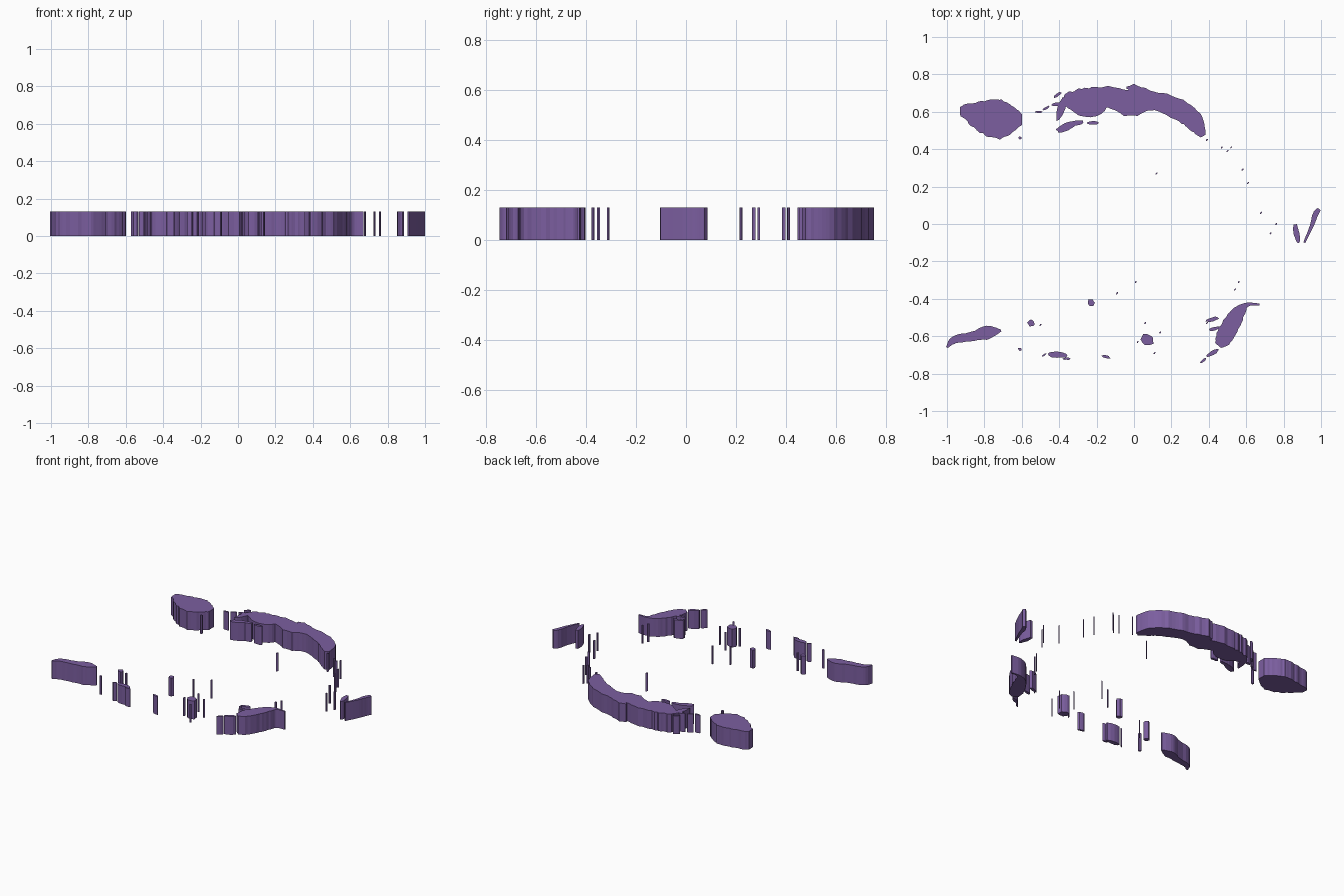
import bpy
import bmesh
import math
import random
from mathutils import Vector

random.seed(4)
HEIGHT = 0.13
UNIT = 0.01  # map coordinates below are in hundredths
STEPS = 5

default_cube = bpy.data.objects.get("Cube")
if default_cube:
    bpy.data.objects.remove(default_cube)

purple = bpy.data.materials.new("island_purple")
purple.use_nodes = True
purple.diffuse_color = (0.2, 0.113, 0.35, 1)
shader = next(node for node in purple.node_tree.nodes if node.type == "BSDF_PRINCIPLED")
shader.inputs["Base Color"].default_value = purple.diffuse_color
shader.inputs["Roughness"].default_value = 0.8


def smooth_path(stations):
    """Catmull-Rom curve through the stations, width included."""
    points = [Vector(station) for station in stations]
    points = [points[0]] + points + [points[-1]]
    path = []
    for before, start, end, after in zip(points, points[1:], points[2:], points[3:]):
        leave = (end - before) / 2
        arrive = (after - start) / 2
        for step in range(STEPS):
            t = step / STEPS
            bend = (end - start) * 3 - leave * 2 - arrive
            twist = (start - end) * 2 + leave + arrive
            path.append(start + leave * t + bend * t ** 2 + twist * t ** 3)
    return path + [points[-1]]


def ridge_coast(stations):
    """Ragged coast on both sides of a curved ridge of varying width."""
    path = smooth_path(stations)
    last = len(path) - 1
    left, right = [], []
    for index, point in enumerate(path):
        tangent = path[min(index + 1, last)] - path[max(index - 1, 0)]
        normal = Vector((-tangent.y, tangent.x)).normalized()
        for side, coast in ((1, left), (-1, right)):
            reach = side * point.z / 2 * random.uniform(0.93, 1.07)
            coast.append((point.xy + normal * reach) * UNIT)
    return left + right[::-1]


def islet_coast(x, y, length, width, angle):
    """Uneven oval, turned by an angle in degrees."""
    sides = 12 if length > 3 else 6
    turn = math.radians(angle)
    along = Vector((math.cos(turn), math.sin(turn)))
    across = Vector((-along.y, along.x))
    coast = []
    for side in range(sides):
        phase = math.tau * side / sides
        reach = random.uniform(0.85, 1.15) / 2
        offset = along * length * math.cos(phase) + across * width * math.sin(phase)
        coast.append((Vector((x, y)) + offset * reach) * UNIT)
    return coast


def build_land(name, coasts):
    """Extrude one or more flat coast outlines into slabs."""
    mesh = bpy.data.meshes.new(name)
    bm = bmesh.new()
    for coast in coasts:
        base = bm.faces.new([bm.verts.new((point.x, point.y, 0)) for point in coast])
        result = bmesh.ops.extrude_face_region(bm, geom=[base], use_keep_orig=True)
        top = [item for item in result["geom"] if isinstance(item, bmesh.types.BMVert)]
        bmesh.ops.translate(bm, verts=top, vec=(0, 0, HEIGHT))
    bmesh.ops.recalc_face_normals(bm, faces=bm.faces)
    bm.to_mesh(mesh)
    bm.free()
    mesh.materials.append(purple)
    land = bpy.data.objects.new(name, mesh)
    bpy.context.collection.objects.link(land)


# Large islands: ridge stations as x, y, width
build_land("northwest_island", [ridge_coast([
    (-93, 60, 5), (-89, 60, 9), (-82, 58, 16), (-73, 56, 21), (-65, 56, 14), (-60, 56, 6)])])
build_land("north_island", [ridge_coast([
    (-36, 70, 3), (-33, 67, 11), (-24, 65, 16), (-14, 68, 11), (-4, 65, 14),
    (1, 66, 17), (10, 66, 10), (20, 63, 11), (29, 58, 11), (34, 52, 8), (37, 47, 3)])])
build_land("southwest_island", [ridge_coast([
    (-100, -66, 1), (-96, -62, 4), (-86, -60, 5), (-78, -58, 7), (-71, -57, 1)])])
build_land("southeast_island", [ridge_coast([
    (45, -65, 4), (48, -61, 9), (53, -52, 9), (57, -46, 6), (61, -43, 2), (67, -43, 1)])])
build_land("east_island", [ridge_coast([
    (91, -10, 1), (95, -1, 2), (97, 5, 3), (99, 8, 2)])])

# Long islets: x, y, length, angle
long_islets = [
    (-39, 62, 13, 70), (-36, 52, 12, 25), (-31, 54, 8, 10), (-41, 69, 5, 35),
    (-41, 64, 6, 10), (-47, 62, 4, 30), (-51, 60, 4, 0), (-22, 54, 6, 0),
    (42, -51, 7, 15), (43, -56, 6, 15), (42, -69, 7, 30), (37, -73, 4, 40),
    (-41, -70, 10, -5), (-36, -72, 4, 0), (-15, -71, 5, -15), (-48, -70, 3, 30),
    (87, -5, 10, 100)]
build_land("long_islets", [
    islet_coast(x, y, length, length * 0.32, angle) for x, y, length, angle in long_islets])

# Round islets: x, y, size
round_islets = [(7, -62, 7), (-23, -42, 4), (-55, -53, 4), (-61, -67, 2), (-61, 46, 2)]
build_land("round_islets", [
    islet_coast(x, y, size, size * 0.85, -30) for x, y, size in round_islets])

# Small rocks: x, y
rocks = [
    (39, 45), (47, 41), (50, 39), (52, 41), (58, 29), (61, 22), (12, 27), (68, 6),
    (76, 0), (73, -5), (56, -31), (54, -35), (39, -53), (1, -31), (-9, -37),
    (14, -58), (11, -69), (2, -63), (6, -53), (-50, -54)]
build_land("small_rocks", [islet_coast(x, y, 1.5, 0.8, 50) for x, y in rocks])
